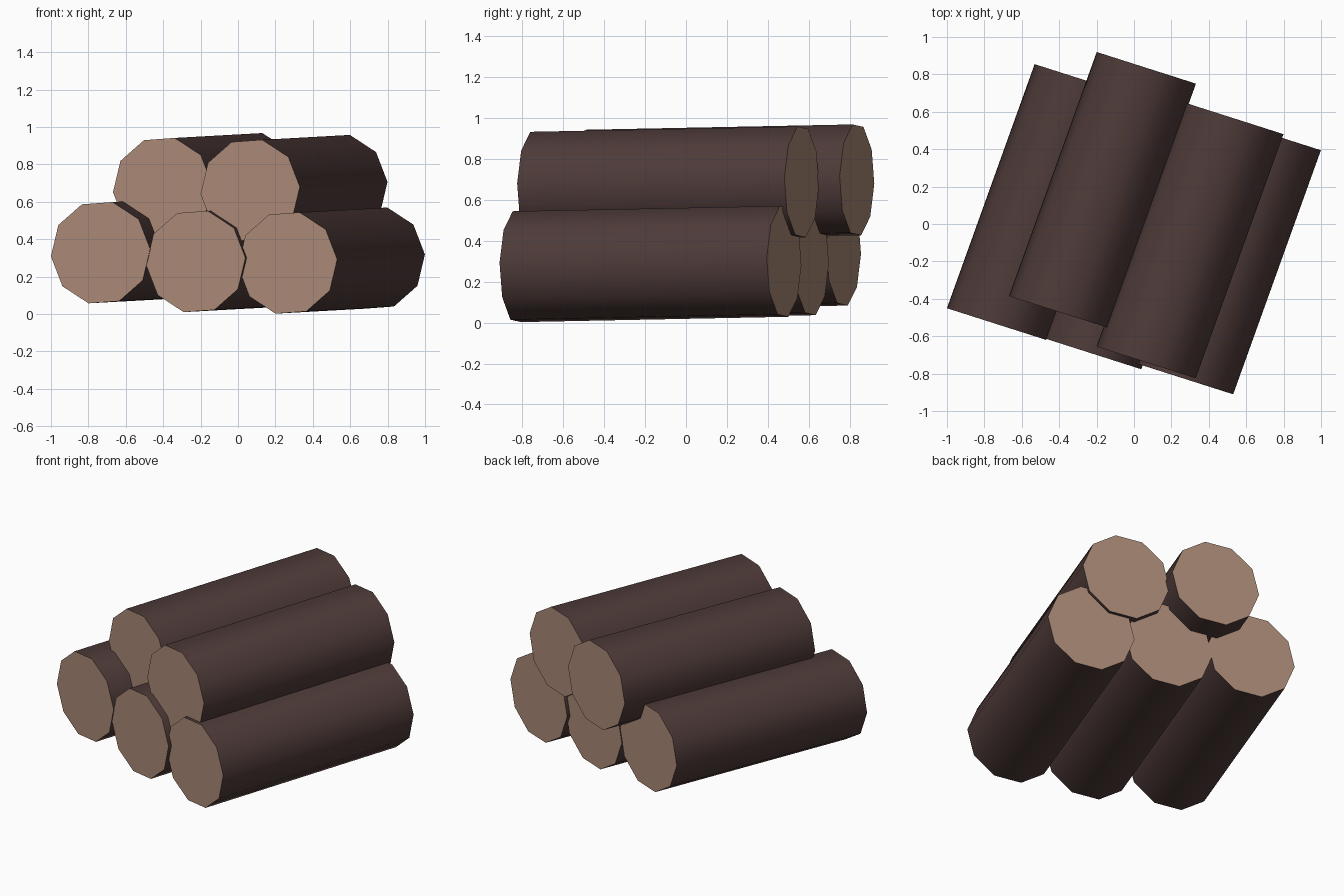
import bpy, bmesh, math
from mathutils import Vector

if "Cube" in bpy.data.objects:
    bpy.data.objects.remove(bpy.data.objects["Cube"])

def material(name, rgb):
    m = bpy.data.materials.new(name)
    m.diffuse_color = (*rgb, 1)
    m.use_nodes = True
    m.node_tree.nodes["Principled BSDF"].inputs["Base Color"].default_value = m.diffuse_color
    return m

BARK = material("dark bark", (0.075, 0.043, 0.040))
WOOD = material("cut wood", (0.40, 0.25, 0.182))

SIDES, RADIUS, TWIST = 10, 0.279, math.radians(4)
ACROSS = Vector((0.953, -0.304, 0))      # sideways direction of the cut ends
UP = Vector((0, 0, 1))
ALONG = Vector((0.469, 1.305, 0.026))    # front end to back end

def log(name, front):
    """Ten-sided log with smooth bark and flat cut ends."""
    bm = bmesh.new()
    rings = []
    for base in (Vector(front), Vector(front) + ALONG):
        ring = []
        for i in range(SIDES):
            a = TWIST + math.tau * i / SIDES
            ring.append(bm.verts.new(base + RADIUS * (math.cos(a) * ACROSS + math.sin(a) * UP)))
        rings.append(ring)
    for i in range(SIDES):
        j = (i + 1) % SIDES
        f = bm.faces.new((rings[0][i], rings[0][j], rings[1][j], rings[1][i]))
        f.smooth = True
    for ring in rings:
        bm.faces.new(ring).material_index = 1
        for i in range(SIDES):
            bm.edges.get((ring[i], ring[(i + 1) % SIDES])).smooth = False
    bmesh.ops.recalc_face_normals(bm, faces=bm.faces)
    me = bpy.data.meshes.new(name)
    bm.to_mesh(me)
    bm.free()
    me.materials.append(BARK)
    me.materials.append(WOOD)
    bpy.context.collection.objects.link(bpy.data.objects.new(name, me))

# Bottom row of three, top row of two
log("bottom_log_left", (-0.735, -0.535, 0.328))
log("bottom_log_middle", (-0.226, -0.692, 0.281))
log("bottom_log_right", (0.265, -0.826, 0.273))
log("top_log_left", (-0.403, -0.470, 0.671))
log("top_log_right", (0.065, -0.740, 0.661))
